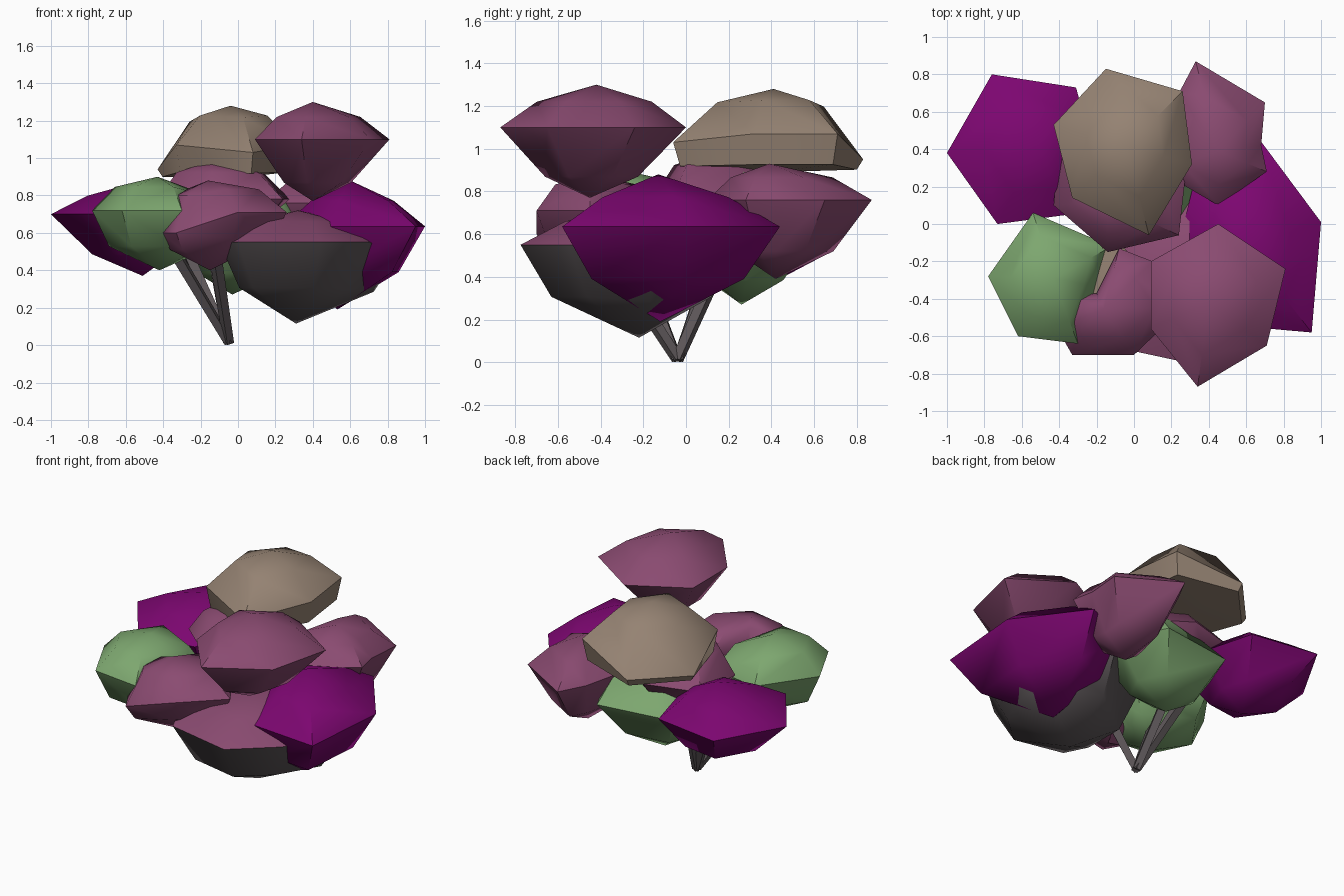
import bpy, bmesh, math
from mathutils import Vector

if "Cube" in bpy.data.objects:
    bpy.data.objects.remove(bpy.data.objects["Cube"], do_unlink=True)


def material(name, rgb):
    m = bpy.data.materials.new(name)
    m.use_nodes = True
    m.diffuse_color = (*rgb, 1)
    m.node_tree.nodes["Principled BSDF"].inputs["Base Color"].default_value = (*rgb, 1)
    return m


MAUVE = material("mauve leaf", (0.255, 0.07, 0.165))
PURPLE = material("purple leaf", (0.205, 0.002, 0.165))
GREEN = material("green leaf", (0.205, 0.385, 0.16))
TAN = material("tan leaf", (0.30, 0.225, 0.17))
DARK = material("dark bark", (0.11, 0.095, 0.10))


def finish(bm, name, mats, angle):
    bmesh.ops.recalc_face_normals(bm, faces=bm.faces)
    me = bpy.data.meshes.new(name)
    bm.to_mesh(me)
    bm.free()
    ob = bpy.data.objects.new(name, me)
    for m in mats:
        me.materials.append(m)
    bpy.context.collection.objects.link(ob)
    bpy.ops.object.select_all(action="DESELECT")
    ob.select_set(True)
    bpy.context.view_layer.objects.active = ob
    bpy.ops.object.shade_smooth_by_angle(angle=math.radians(angle))


def clump(name, mats, rim, z, top, bottom, upper=(0.6, 0.55), lower=(0.6, 0.6)):
    """Faceted leaf clump: polygon rim (own z optional), a ring each way, two tips."""
    bm = bmesh.new()
    edge = [bm.verts.new((*p, z)[:3]) for p in rim]
    n = len(edge)
    for tip, (size, rise), idx in ((top, upper, 0), (bottom, lower, len(mats) - 1)):
        tip = Vector(tip)
        ring = []
        for v in edge:
            p = tip.lerp(v.co, size)
            p.z = v.co.z + (tip.z - v.co.z) * rise
            ring.append(bm.verts.new(p))
        end = bm.verts.new(tip)
        for i in range(n):
            j = (i + 1) % n
            bm.faces.new((edge[i], edge[j], ring[j], ring[i])).material_index = idx
            bm.faces.new((ring[i], ring[j], end)).material_index = idx
    finish(bm, name, mats, 50)


# Upper clumps
clump("top_front_clump", [MAUVE],
      [(.45, 0), (.81, -.24), (.71, -.65), (.34, -.87), (.09, -.56), (.09, -.2)],
      1.1, (.4, -.42, 1.3), (.4, -.45, .77), (.62, .6), (.5, .7))
clump("top_back_clump", [TAN],
      [(-.15, .83, .95), (.26, .71), (.31, .32), (.08, -.06, 1.03), (-.33, .14),
       (-.43, .53, .94)],
      1.07, (-.04, .41, 1.28), (-.05, .4, .89), (.56, .75), (.93, .8))

# Side clumps
clump("right_clump", [PURPLE],
      [(-1, .38), (-.76, .8), (-.31, .73), (-.22, .4), (-.35, .05), (-.73, 0)],
      .7, (-.51, .42, .88), (-.51, .4, .37), (.6, .55), (.55, .65))
clump("left_clump", [PURPLE],
      [(1, .01), (.95, -.58), (.5, -.54), (.24, -.1), (.33, .26), (.68, .44)],
      .635, (.6, -.13, .88), (.53, -.12, .19), (.58, .56), (.7, .55))
clump("right_front_clump", [GREEN],
      [(-.54, .06), (-.78, -.28), (-.62, -.6), (-.3, -.64), (-.18, -.34, .65),
       (-.12, -.12, .65)],
      .72, (-.43, -.29, .9), (-.42, -.3, .4), (.65, .7), (.75, .6))

# Lower and middle clumps
clump("front_clump", [MAUVE],
      [(-.33, -.7, .6), (0, -.7, .71), (.26, -.45, .71), (.1, -.2), (-.08, -.13),
       (-.2, -.37), (-.33, -.39), (-.41, -.56, .6)],
      .72, (-.16, -.45, .88), (-.15, -.42, .4), (.65, .72), (.82, .45))
clump("low_front_clump", [MAUVE, DARK],
      [(0, -.68), (.44, -.775), (.7, -.55), (.87, -.15, .5), (.78, .06), (.35, .24),
       (-.1, -.1), (-.1, -.48)],
      .55, (.32, -.25, .72), (.31, -.22, .115), (.6, .65), (.74, .56))
clump("back_left_clump", [MAUVE],
      [(.33, .87), (.7, .65), (.68, .42), (.71, .28), (.45, .1), (.14, .28), (.24, .7)],
      .76, (.45, .39, .93), (.42, .42, .39), (.62, .62), (.6, .65))
clump("middle_clump", [MAUVE],
      [(-.43, .1), (-.14, -.15), (.24, -.06), (.28, .3), (-.05, .52), (-.4, .42)],
      .78, (-.14, .12, .985), (-.08, .2, .5), (.65, .7), (.6, .6))
clump("low_back_clump", [GREEN],
      [(.23, .6), (.38, .3), (.25, .02), (-.1, -.02), (-.36, .3), (-.27, .53)],
      .6, (.13, .24, .91), (-.03, .26, .27), (.55, .62), (.58, .65))
clump("inner_clump", [TAN],
      [(-.3, -.4), (-.15, -.4), (-.04, -.14), (-.1, -.08), (-.28, -.18)],
      .68, (-.2, -.26, .71), (-.2, -.26, .58), (.9, .8))


def stem(name, end):
    """Square tapering twig from the common foot."""
    foot, end = Vector((-.05, -.04, .012)), Vector(end)
    bm = bmesh.new()
    bmesh.ops.create_cone(bm, cap_ends=True, segments=4, radius1=.03, radius2=.036,
                          depth=(end - foot).length)
    turn = (end - foot).to_track_quat("Z", "Y").to_matrix()
    for v in bm.verts:
        v.co = turn @ v.co + (foot + end) / 2
        v.co.z = max(v.co.z, 0)
    finish(bm, name, [DARK], 30)


# Stems
for name, end in {"stem_right": (-.4, -.27, .6), "stem_front": (-.14, -.42, .6),
                  "stem_back": (-.14, .2, .55), "stem_middle": (-.33, .17, .62)}.items():
    stem(name, end)
